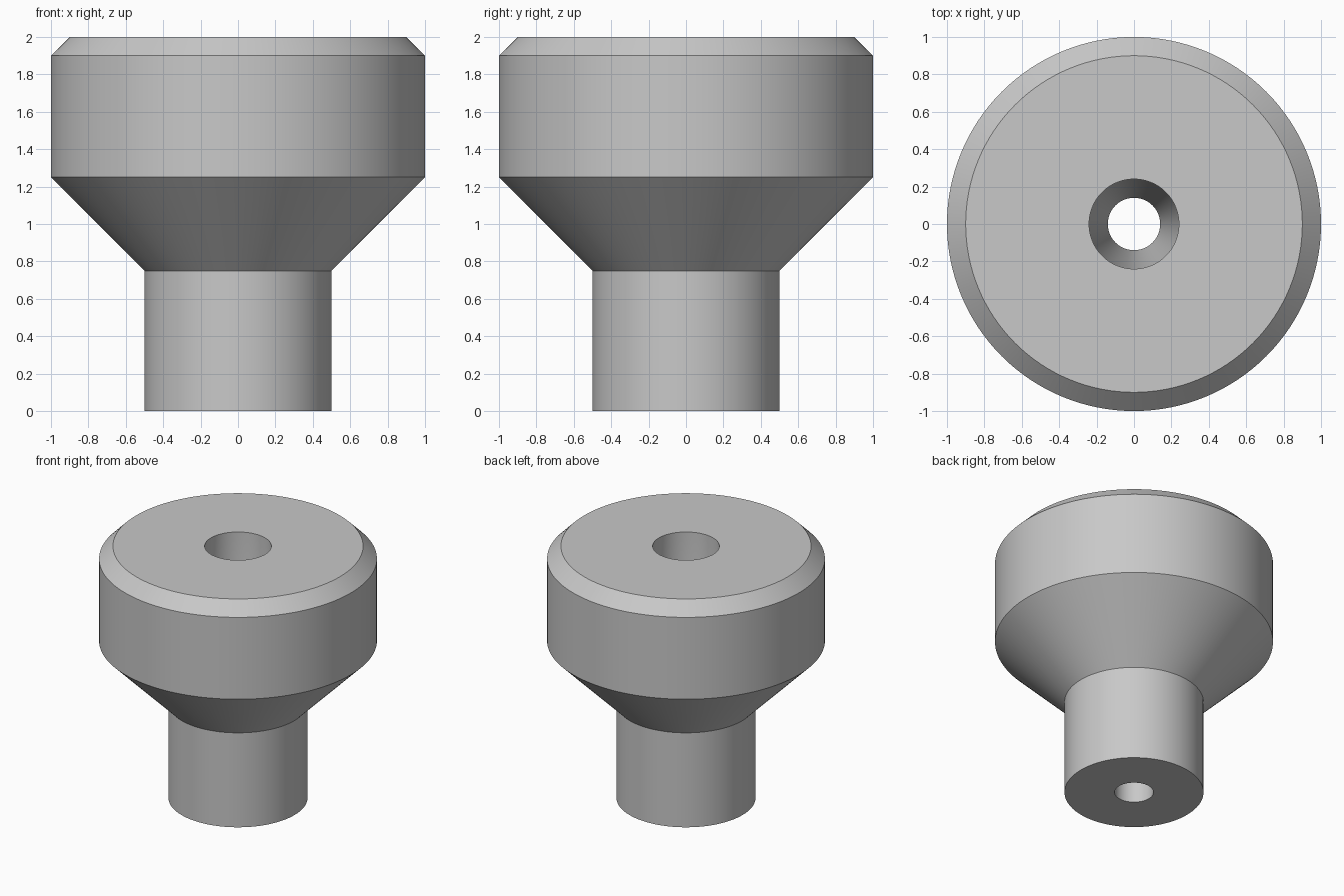
import bpy
import bmesh
import math

SEGMENTS = 128

cube = bpy.data.objects.get("Cube")
if cube:
    bpy.data.objects.remove(cube, do_unlink=True)

# Single plain grey material
grey = bpy.data.materials.new("plain grey")
grey.use_nodes = True
color = (0.58, 0.58, 0.58, 1.0)
grey.diffuse_color = color
grey.node_tree.nodes["Principled BSDF"].inputs["Base Color"].default_value = color


def lathe(name, profile, material):
    """Revolve a closed (radius, height) profile around z."""
    bm = bmesh.new()
    rings = []
    for i in range(SEGMENTS):
        a = math.tau * i / SEGMENTS
        rings.append([bm.verts.new((r * math.cos(a), r * math.sin(a), z))
                      for r, z in profile])
    count = len(profile)
    for i in range(SEGMENTS):
        here, there = rings[i], rings[(i + 1) % SEGMENTS]
        for j in range(count):
            k = (j + 1) % count
            bm.faces.new((here[j], there[j], there[k], here[k]))
    bmesh.ops.recalc_face_normals(bm, faces=bm.faces)
    mesh = bpy.data.meshes.new(name)
    bm.to_mesh(mesh)
    bm.free()
    mesh.materials.append(material)
    obj = bpy.data.objects.new(name, mesh)
    bpy.context.collection.objects.link(obj)
    bpy.ops.object.select_all(action="DESELECT")
    obj.select_set(True)
    bpy.context.view_layer.objects.active = obj
    bpy.ops.object.shade_smooth_by_angle(angle=math.radians(15))
    return obj


# Outside: neck, flare, wide head and its chamfer
outside = [(0.5, 0.0), (0.5, 0.75), (1.0, 1.25), (1.0, 1.9), (0.9, 2.0)]
# Bore: wide upper hole tapering to the narrow lower hole
bore = [(0.24, 2.0), (0.24, 1.25), (0.14, 0.75), (0.14, 0.0)]

lathe("stepped_hub", outside + bore, grey)
